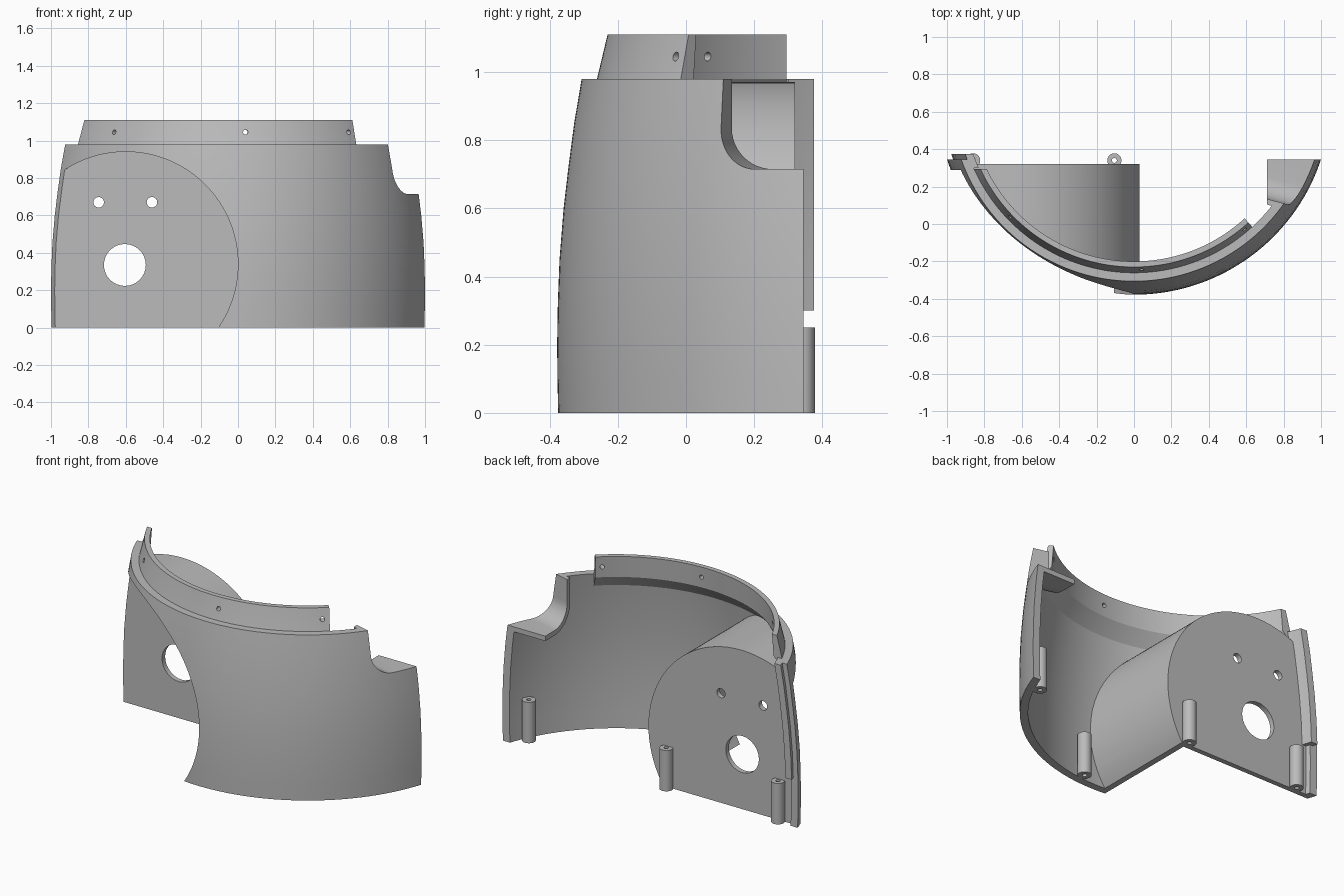
import bpy, bmesh
from math import sin, cos, pi, radians

cube = bpy.data.objects.get("Cube")
if cube:
    bpy.data.objects.remove(cube, do_unlink=True)

AXIS_Y = 0.675   # centre of the curved wall in plan
WALL = 0.045

grey = bpy.data.materials.new("plain grey")
grey.use_nodes = True
grey.diffuse_color = (0.5, 0.5, 0.5, 1)
grey.node_tree.nodes["Principled BSDF"].inputs["Base Color"].default_value = (0.5, 0.5, 0.5, 1)


def loft(name, loops):
    """Closed solid through a list of equal-length point loops."""
    bm = bmesh.new()
    rings = [[bm.verts.new(p) for p in loop] for loop in loops]
    n = len(rings[0])
    for a, b in zip(rings, rings[1:]):
        for i in range(n):
            j = (i + 1) % n
            bm.faces.new((a[i], a[j], b[j], b[i]))
    bm.faces.new(rings[0][::-1])
    bm.faces.new(rings[-1])
    bmesh.ops.recalc_face_normals(bm, faces=bm.faces)
    mesh = bpy.data.meshes.new(name)
    bm.to_mesh(mesh)
    bm.free()
    mesh.materials.append(grey)
    obj = bpy.data.objects.new(name, mesh)
    bpy.context.collection.objects.link(obj)
    return obj


def lathe(name, profile, start, end, steps=72):
    """Sweep an (r, z) profile about the wall axis; angle 0 faces front."""
    loops = []
    for k in range(steps + 1):
        t = radians(start + (end - start) * k / steps)
        loops.append([(r * sin(t), AXIS_Y - r * cos(t), z) for r, z in profile])
    return loft(name, loops)


def box(name, x0, x1, y0, y1, z0, z1):
    return loft(name, [[(x0, y0, z), (x1, y0, z), (x1, y1, z), (x0, y1, z)] for z in (z0, z1)])


def rod(name, radius, place, start, end, sides=32):
    """Cylinder; place(u, v, w) maps circle and length coordinates to space."""
    ring = [(radius * cos(2 * pi * i / sides), radius * sin(2 * pi * i / sides)) for i in range(sides)]
    return loft(name, [[place(u, v, w) for u, v in ring] for w in (start, end)])


def rod_y(name, radius, x, z, y0, y1, sides=32):
    return rod(name, radius, lambda u, v, w: (x + u, w, z + v), y0, y1, sides)


def rod_z(name, radius, x, y, z0, z1):
    return rod(name, radius, lambda u, v, w: (x + u, y + v, w), z0, z1)


def combine(obj, cutters, operation="DIFFERENCE"):
    for cutter in cutters:
        mod = obj.modifiers.new("cut", "BOOLEAN")
        mod.operation = operation
        mod.solver = "EXACT"
        mod.object = cutter
        bpy.context.view_layer.update()
        graph = bpy.context.evaluated_depsgraph_get()
        mesh = bpy.data.meshes.new_from_object(obj.evaluated_get(graph))
        obj.modifiers.clear()
        obj.data = mesh


# Bulging wall profile, bottom to top
outer = [(1.05, 0), (1.052, 0.1), (1.053, 0.2), (1.051, 0.32), (1.046, 0.45),
         (1.034, 0.6), (1.02, 0.72), (1.003, 0.85), (0.981, 0.98)]


def band(inset_out, inset_in, rows):
    return ([(r - inset_out, z) for r, z in rows] +
            [(r - inset_in, z) for r, z in reversed(rows)])


# Helper solids
fill = lathe("fill_helper", outer + [(0.2, 0.98), (0.2, 0)], -77, 77)
front_half = box("front_helper", -2, 2, -2, 0.345, -1, 2)
collar_limit = box("collar_helper", -2, 2, -2, 0.295, -1, 2)
lip_limit = box("lip_helper", -2, 2, 0.30, 0.375, -1, 2)
bore = rod_y("bore_helper", 0.6, -0.6, 0.34, -0.9, 0.29, 128)


def notch(name, grow, x0, x1):
    """Round-cornered side notch, slanted in plan."""
    left, floor, radius = 0.11 - grow, 0.715 - grow, 0.12 + grow
    pts = [(left, 1.2)]
    for i in range(13):
        a = pi + pi / 2 * i / 12
        pts.append((left + radius + radius * cos(a), floor + radius + radius * sin(a)))
    pts += [(0.6, floor), (0.6, 1.2)]
    return loft(name, [[(x, y - 0.27 * (x - 0.8), z) for y, z in pts] for x in (x0, x1)])


notch_cut = notch("notch_helper", 0, 0.5, 1.3)

# Curved outer shell with side notch and round opening
shell = lathe("curved_shell", band(0, WALL, outer), -77, 77)
combine(shell, [front_half], "INTERSECT")
combine(shell, [bore, notch_cut])

# Thick lining around the notch
lining = notch("notch_lining", 0.03, 0.71, 1.3)
combine(lining, [fill, front_half], "INTERSECT")
combine(lining, [notch_cut])

# Round recess: cylindrical wall and flat back plate
recess = rod_y("round_recess", 0.63, -0.6, 0.34, -0.9, 0.32, 128)
combine(recess, [fill], "INTERSECT")
plate_holes = [rod_y("hole_helper", r, x, z, 0.2, 0.4)
               for r, x, z in ((0.112, -0.605, 0.335), (0.028, -0.745, 0.67), (0.028, -0.46, 0.67))]
combine(recess, [bore] + plate_holes)

# Upper collar with radial screw holes
collar = lathe("upper_collar", [(0.955, 0.92), (0.936, 0.98), (0.905, 1.11),
                                (0.875, 1.11), (0.885, 0.98), (0.95, 0.90)], -70, 42.5)
combine(collar, [collar_limit], "INTERSECT")
collar_holes = []
for angle in (-46, 2.5, 40):
    s, c = sin(radians(angle)), cos(radians(angle))
    collar_holes.append(rod("hole_helper", 0.013,
                            lambda u, v, w: (w * s + u * c, AXIS_Y - w * c + u * s, 1.045 + v),
                            0.8, 1.0, 16))
combine(collar, [bore] + collar_holes)

# Locating lip on the right rear edge
lip_rows = [(1.052, 0.3)] + [p for p in outer if p[1] > 0.3]
lip = lathe("rear_lip", band(0.03, 0.07, lip_rows), -80, -58, 16)
combine(lip, [lip_limit], "INTERSECT")

# Screw posts along the base
parts = [shell, lining, recess, collar, lip]
pilots = []
for name, x, y in (("right_post", -0.86, 0.34), ("middle_post", -0.105, 0.34),
                   ("front_post", 0.105, -0.29), ("left_post", 0.88, 0.26)):
    post = rod_z(name, 0.038, x, y, 0, 0.25)
    pilot = rod_z("hole_helper", 0.013, x, y, -0.1, 0.4)
    combine(post, [pilot])
    pilots.append(pilot)
    parts.append(post)

# Remove helpers and smooth the curved faces
for helper in [fill, front_half, collar_limit, lip_limit, bore, notch_cut] + plate_holes + collar_holes + pilots:
    bpy.data.objects.remove(helper, do_unlink=True)
bpy.ops.object.select_all(action="DESELECT")
for part in parts:
    part.select_set(True)
bpy.context.view_layer.objects.active = shell
bpy.ops.object.shade_smooth_by_angle(angle=radians(25))
